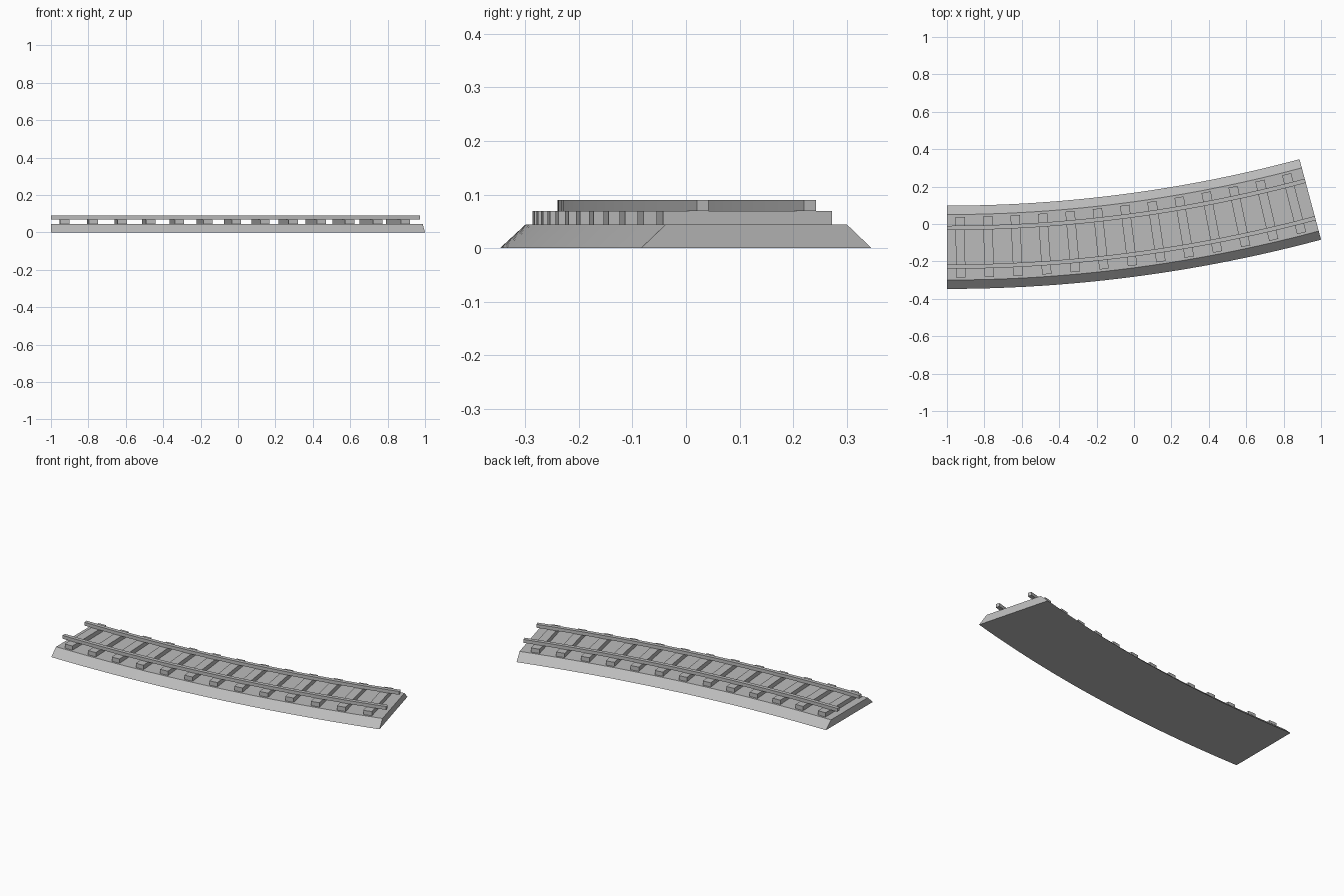
import bpy, bmesh, math

if "Cube" in bpy.data.objects:
    bpy.data.objects.remove(bpy.data.objects["Cube"])

# Layout: a 15 degree curve that turns towards +y
ANGLE = math.radians(15)
HALF_W = 0.2225
R = 2 / math.sin(ANGLE) - HALF_W
START_Y = -0.1245
SEGMENTS = 24

grey = bpy.data.materials.new("stone grey")
grey.diffuse_color = (0.5, 0.5, 0.5, 1)
grey.use_nodes = True
grey.node_tree.nodes["Principled BSDF"].inputs["Base Color"].default_value = grey.diffuse_color


def on_curve(offset, angle, z):
    """Point beside the centre line; positive offset is the inside of the bend."""
    r = R - offset
    return (-1 + r * math.sin(angle), START_Y + R - r * math.cos(angle), z)


def add_object(name, bm):
    bmesh.ops.recalc_face_normals(bm, faces=bm.faces)
    mesh = bpy.data.meshes.new(name)
    bm.to_mesh(mesh)
    bm.free()
    mesh.materials.append(grey)
    obj = bpy.data.objects.new(name, mesh)
    bpy.context.collection.objects.link(obj)
    return obj


def sweep(name, profile):
    """Sweep a closed (offset, z) profile along the curve and cap both ends."""
    bm = bmesh.new()
    rings = [[bm.verts.new(on_curve(d, ANGLE * i / SEGMENTS, z)) for d, z in profile]
             for i in range(SEGMENTS + 1)]
    n = len(profile)
    for a, b in zip(rings, rings[1:]):
        for k in range(n):
            bm.faces.new((a[k], a[(k + 1) % n], b[(k + 1) % n], b[k]))
    bm.faces.new(rings[0])
    bm.faces.new(rings[-1])
    obj = add_object(name, bm)
    bpy.ops.object.select_all(action='DESELECT')
    obj.select_set(True)
    bpy.context.view_layer.objects.active = obj
    bpy.ops.object.shade_smooth_by_angle(angle=math.radians(20))


# Ballast bed with sloping shoulders
sweep("ballast_bed", [(-HALF_W, 0), (HALF_W, 0), (0.175, 0.044), (-0.175, 0.044)])

# Two rails resting on the sleepers
for name, side in (("inner_rail", 1), ("outer_rail", -1)):
    sweep(name, [(side * 0.092, 0.0695), (side * 0.115, 0.0695),
                 (side * 0.115, 0.0895), (side * 0.092, 0.0895)])

# Thirteen sleepers, each square to the curve
COUNT, FIRST, LAST = 13, math.radians(0.55), math.radians(14.32)
for i in range(COUNT):
    angle = FIRST + (LAST - FIRST) * i / (COUNT - 1)
    bm = bmesh.new()
    bmesh.ops.create_cube(bm, size=1)
    bmesh.ops.scale(bm, vec=(0.05, 0.325, 0.0255), verts=bm.verts)
    sleeper = add_object(f"sleeper_{i + 1}", bm)
    sleeper.location = on_curve(0, angle, 0.05675)
    sleeper.rotation_euler.z = angle
